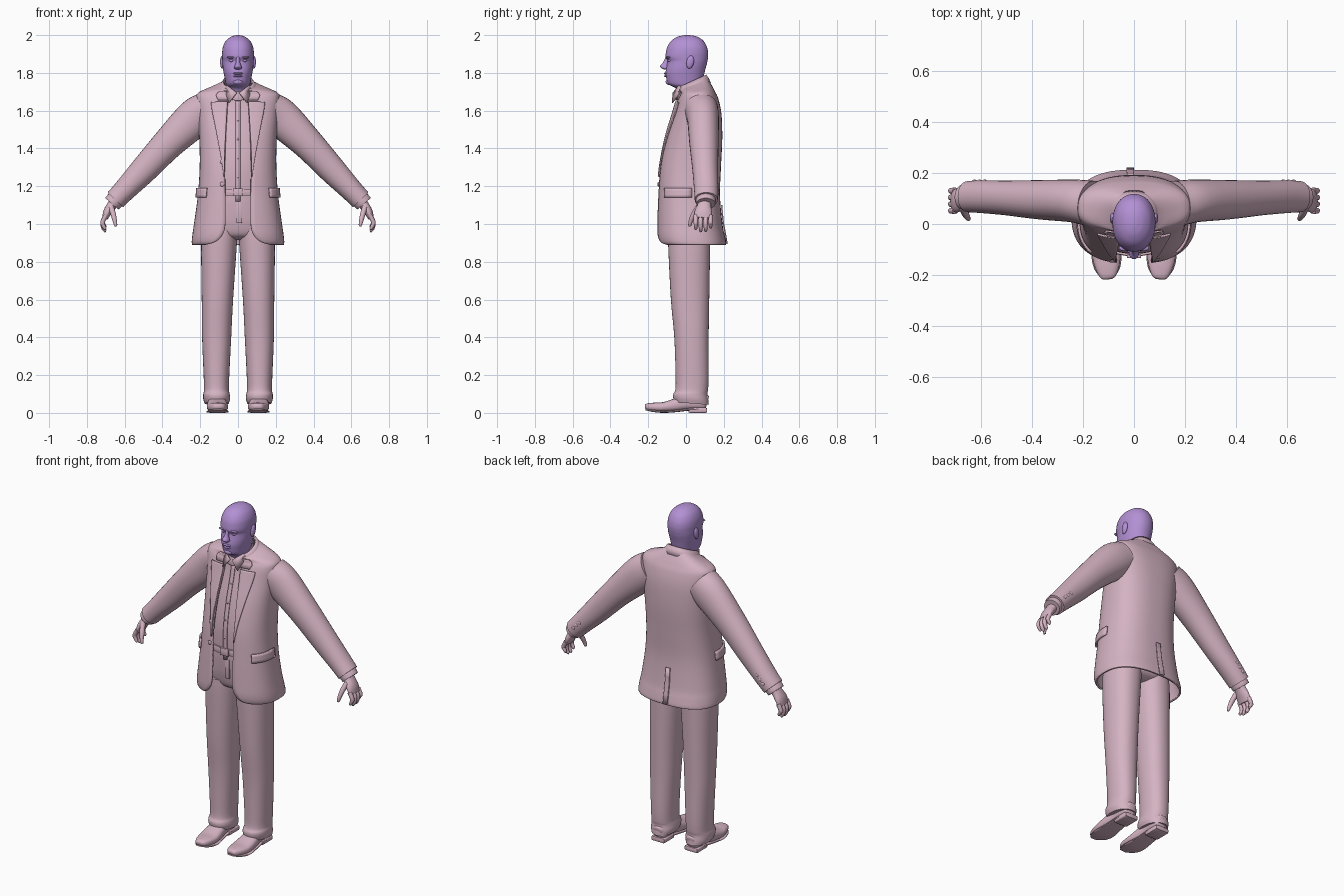
import bpy, bmesh, math
from mathutils import Vector, Matrix


def material(name, col):
    m = bpy.data.materials.new(name)
    m.diffuse_color = (*col, 1)
    return m


CLOTH = material("dusty pink", (0.66, 0.45, 0.54))
SKIN = material("lilac", (0.45, 0.28, 0.66))
E = 0.8          # squareness of jacket sections


def finish(name, bm, mat, mirror=False, thick=0, offset=-1, recalc=True):
    if recalc:
        bmesh.ops.recalc_face_normals(bm, faces=bm.faces)
    me = bpy.data.meshes.new(name)
    bm.to_mesh(me)
    bm.free()
    me.materials.append(mat)
    me.shade_smooth()
    me.set_sharp_from_angle(angle=math.radians(45))
    ob = bpy.data.objects.new(name, me)
    bpy.context.collection.objects.link(ob)
    if thick:
        s = ob.modifiers.new("thickness", 'SOLIDIFY')
        s.thickness, s.offset = thick, offset
    if mirror:
        ob.modifiers.new("mirror", 'MIRROR').use_mirror_merge = False
    return ob


def spline(rows, n=5):
    """Catmull-Rom through rows of numbers."""
    p = [Vector(r) for r in rows]
    p = [2 * p[0] - p[1]] + p + [2 * p[-1] - p[-2]]
    out = []
    for i in range(1, len(p) - 2):
        a, b, c, d = p[i - 1:i + 3]
        for k in range(n):
            t = k / n
            out.append(0.5 * (2 * b + (c - a) * t + (2 * a - 5 * b + 4 * c - d) * t * t
                              + (3 * b - a - 3 * c + d) * t ** 3))
    return out + [p[-2]]


def skin(rings, closed=True, caps=True):
    bm = bmesh.new()
    vs = [[bm.verts.new(p) for p in r] for r in rings]
    n = len(rings[0])
    for lo, hi in zip(vs, vs[1:]):
        for j in range(n if closed else n - 1):
            k = (j + 1) % n
            bm.faces.new((lo[j], lo[k], hi[k], hi[j]))
    if caps:
        bm.faces.new(vs[0][::-1])
        bm.faces.new(vs[-1])
    return bm


def pw(v, e):
    return math.copysign(abs(v) ** e, v)


def section(r, a, e, lift=0):
    """Point at angle a (0 = front) of a level section: z, cx, w, y front, y back, slope."""
    z, cx, w, yf, yb, s = r[:6]
    c, d = (yf + yb) / 2, (yb - yf) / 2 + lift
    y = -d * pw(math.cos(a), e)
    return Vector((cx + (w + lift) * pw(math.sin(a), e), c + y, z + s * y))


def stack(name, rows, mat=CLOTH, e=0.9, n=40, mirror=False, caps=True, thick=0):
    rows = [tuple(r) + (0,) * (6 - len(r)) for r in rows]
    rings = [[section(r, 2 * math.pi * j / n, e) for j in range(n)] for r in spline(rows)]
    return finish(name, skin(rings, caps=caps), mat, mirror, thick)


def sweep(name, rows, mat=CLOTH, e=1, n=20, mirror=True, ref=(0, 1, 0)):
    """Tube along x, y, z with a radius across and a radius along ref."""
    rows, ref, rings = spline(rows), Vector(ref), []
    pos = [Vector(r[:3]) for r in rows]
    for i, r in enumerate(rows):
        t = (pos[min(i + 1, len(pos) - 1)] - pos[max(i - 1, 0)]).normalized()
        u = t.cross(ref).normalized()
        v = u.cross(t)
        rings.append([pos[i] + u * r[3] * pw(math.cos(a), e) + v * r[4] * pw(math.sin(a), e)
                      for a in (2 * math.pi * j / n for j in range(n))])
    return finish(name, skin(rings), mat, mirror)


def ball(name, loc, size, mat=CLOTH, mirror=False, tilt=0):
    bm = bmesh.new()
    m = Matrix.Translation(loc) @ Matrix.Rotation(tilt, 4, 'X') @ Matrix.Diagonal((*size, 1))
    bmesh.ops.create_uvsphere(bm, u_segments=16, v_segments=10, radius=1, matrix=m)
    return finish(name, bm, mat, mirror)


def box(name, loc, size, mat=CLOTH, mirror=False):
    bm = bmesh.new()
    bmesh.ops.create_cube(bm, size=1, matrix=Matrix.Translation(loc) @ Matrix.Diagonal((*size, 1)))
    bmesh.ops.bevel(bm, geom=bm.edges[:], offset=min(size) * 0.25, segments=2, profile=0.5, affect='EDGES')
    return finish(name, bm, mat, mirror)


# Jacket: open-fronted shell; rows are z, cx, w, y front, y back, slope, half gap
JACKET = spline([(0.89, 0, .243, -.135, .212, 0, .17), (0.905, 0, .245, -.148, .212, 0, .12),
                 (0.94, 0, .242, -.155, .205, 0, .085), (1.0, 0, .233, -.155, .193, 0, .068),
                 (1.15, 0, .213, -.15, .18, 0, .068), (1.3, 0, .203, -.14, .185, 0, .07),
                 (1.45, 0, .205, -.11, .192, 0, .066), (1.58, 0, .215, -.07, .188, 0, .058),
                 (1.66, 0, .222, -.045, .172, 0, .053), (1.695, 0, .21, -.03, .155, .05, .05),
                 (1.72, 0, .15, -.035, .135, .2, .05), (1.737, 0, .092, -.045, .115, .4, .05),
                 (1.75, 0, .078, -.048, .102, .45, .05)])


def angle(r, x):
    return math.asin(min(1, abs(x) / r[2]) ** (1 / E))


def jrow(z):
    for a, b in zip(JACKET, JACKET[1:]):
        if z <= b[0]:
            return a.lerp(b, (z - a[0]) / (b[0] - a[0]))
    return JACKET[-1]


rings = []
for r in JACKET:
    a0 = angle(r, r[6])
    rings.append([section(r, a0 + (2 * math.pi - 2 * a0) * j / 56, E) for j in range(57)])
finish("jacket", skin(rings, closed=False, caps=False), CLOTH, thick=.01, recalc=False)


def patch(name, rows, lift=.002, thick=.007, mirror=True):
    """Plate lying on the jacket; rows are z, first angle, last angle."""
    rings = [[section(jrow(z), a + (b - a) * k / 8, E, lift) for k in range(9)] for z, a, b in rows]
    return finish(name, skin(rings, closed=False, caps=False), CLOTH, mirror, thick, 1, recalc=False)


# Lapels, pocket flaps, back vent, jacket collar and buttons
lapel = spline([(1.25, .069, .074), (1.35, .07, .088), (1.5, .063, .115), (1.6, .057, .135), (1.645, .054, .14)])
patch("lapel", [(z, angle(jrow(z), a), angle(jrow(z), b)) for z, a, b in lapel])
upper = [(1.655, .053, .105), (1.68, .05, .115), (1.70, .05, .105), (1.72, .05, .09)]
patch("upper_lapel", [(z, angle(jrow(z), a), angle(jrow(z), b)) for z, a, b in upper])
patch("pocket_flap", [(z, math.radians(46), math.radians(93)) for z in (1.14, 1.155, 1.175, 1.19)], thick=.01)
patch("back_vent", [(z, math.pi, math.pi + .07) for z in (.893, .95, 1.0, 1.05, 1.1)], mirror=False)
rings = [[section(r, .7 + (2 * math.pi - 1.4) * j / 40, .9) for j in range(41)]
         for r in ((1.715, 0, .105, -.05, .132, .35), (1.735, 0, .094, -.052, .121, .42),
                   (1.755, 0, .08, -.052, .107, .45))]
finish("jacket_collar", skin(rings, closed=False, caps=False), CLOTH, thick=.007, recalc=False)
for z in (1.21, 1.33):
    ball("jacket_button", section(jrow(z), -angle(jrow(z), .082), E, .006), (.012, .005, .012))

# Sleeves, shirt cuffs and cuff buttons
sweep("sleeve", [(.165, .08, 1.605, .098, .09), (.235, .09, 1.555, .102, .084), (.37, .095, 1.425, .084, .077),
                 (.5, .102, 1.285, .072, .068), (.6, .107, 1.18, .06, .064), (.65, .107, 1.128, .056, .061)],
      n=32, e=.95)
sweep("shirt_cuff", [(.63, .105, 1.148, .048, .052), (.66, .105, 1.116, .048, .052), (.668, .105, 1.107, .046, .05)],
      n=24)
for k in range(3):
    ball("cuff_button", (.585 + .02 * k, .168, 1.2 - .02 * k), (.01, .006, .01), mirror=True)

# Hands
sweep("palm", [(.645, .1, 1.13, .03, .036), (.667, .097, 1.10, .026, .036), (.69, .092, 1.065, .023, .046),
               (.705, .09, 1.03, .015, .045)])
for k, tip in enumerate((.972, .96, .962, .98)):
    y = .052 + .026 * k
    sweep("finger", [(.70, y, 1.045, .012, .013), (.716, y, 1.012, .012, .012),
                     (.714, y, tip + .022, .011, .011), (.703, y, tip + .003, .008, .008),
                     (.699, y, tip, .002, .002)], n=10)
sweep("thumb", [(.672, .065, 1.09, .015, .015), (.66, .04, 1.05, .014, .014), (.652, .025, 1.015, .011, .011),
                (.647, .02, .992, .008, .008), (.646, .02, .988, .002, .002)], n=12)

# Shirt, placket, shirt collar and belt
SHIRT = [(1.12, 0, .165, -.115, .14), (1.3, 0, .165, -.115, .15), (1.45, 0, .165, -.09, .15),
         (1.58, 0, .16, -.055, .15), (1.65, 0, .13, -.04, .13), (1.70, 0, .07, -.04, .1)]
stack("shirt", SHIRT)
bm = skin([[(x, r[3] - .004, r[0]) for x in (-.012, .012)] for r in spline(SHIRT[:5])], False, False)
finish("shirt_placket", bm, CLOTH, thick=.005, offset=0)
for z, y in ((1.25, -.122), (1.35, -.116), (1.45, -.099), (1.55, -.07)):
    ball("shirt_button", (0, y, z), (.006, .003, .006))
stack("shirt_collar", [(1.685, 0, .073, -.055, .098, .4), (1.71, 0, .07, -.055, .098, .45),
                       (1.738, 0, .067, -.05, .096, .5)], caps=False, thick=.006)
bm = bmesh.new()
bm.faces.new([bm.verts.new(p) for p in ((.006, -.068, 1.695), (.048, -.073, 1.64), (.07, -.02, 1.71),
                                        (.06, -.035, 1.735))])
finish("collar_point", bm, CLOTH, mirror=True, thick=.006, offset=0)
stack("belt", [(1.15, 0, .172, -.124, .145), (1.168, 0, .174, -.126, .147), (1.186, 0, .172, -.124, .145)])
box("belt_buckle", (0, -.127, 1.168), (.055, .014, .042))

# Trousers
stack("trouser_seat", [(.915, 0, .10, -.03, .08), (.94, 0, .17, -.08, .125), (1.0, 0, .187, -.1, .14),
                       (1.08, 0, .178, -.11, .145), (1.16, 0, .168, -.115, .14)])
box("trouser_fly", (.006, -.108, 1.07), (.03, .012, .13))
stack("trouser_leg", [(.05, .113, .064, -.062, .12, -.08), (.075, .113, .071, -.068, .118, -.08),
                      (.1, .114, .07, -.067, .113), (.125, .114, .066, -.056, .117), (.2, .114, .068, -.055, .12),
                      (.4, .113, .077, -.062, .12), (.6, .109, .083, -.08, .123), (.88, .101, .094, -.094, .128),
                      (.97, .095, .092, -.095, .13)], e=.9, mirror=True)

# Shoes: rows are x, y, z, half width, half height
sweep("shoe", [(.102, -.216, .031, .018, .008), (.103, -.205, .032, .032, .018), (.105, -.17, .031, .047, .023),
               (.108, -.12, .031, .056, .026), (.11, -.06, .041, .053, .034), (.11, 0, .056, .045, .042),
               (.109, .06, .06, .045, .045), (.109, .1, .058, .038, .042), (.109, .113, .055, .022, .03)],
      e=.75, n=24, ref=(0, 0, 1))
sweep("shoe_sole", [(.103, -.213, .018, .024, .004), (.105, -.175, .011, .05, .006), (.108, -.12, .006, .059, .006),
                    (.11, -.05, .01, .052, .006), (.11, .02, .018, .046, .006), (.109, .1, .02, .04, .006)],
      e=.6, ref=(0, 0, 1))
box("shoe_heel", (.109, .062, .014), (.086, .1, .028), mirror=True)

# Head and neck
stack("head", [(1.66, 0, .06, -.035, .085), (1.70, 0, .058, -.045, .088), (1.722, 0, .06, -.06, .088),
               (1.736, 0, .063, -.088, .088), (1.75, 0, .066, -.1, .09), (1.775, 0, .071, -.105, .093),
               (1.80, 0, .076, -.108, .098), (1.825, 0, .08, -.105, .104), (1.85, 0, .082, -.1, .111),
               (1.865, 0, .083, -.099, .114), (1.885, 0, .084, -.108, .117), (1.91, 0, .084, -.106, .117),
               (1.94, 0, .079, -.098, .11), (1.97, 0, .064, -.078, .092), (1.99, 0, .04, -.047, .063),
               (1.998, 0, .018, -.018, .034), (2.0, 0, .004, 0, .012)], SKIN, e=.93, n=48)
stack("nose", [(1.818, 0, .012, -.118, -.09), (1.825, 0, .02, -.13, -.09), (1.836, 0, .018, -.138, -.09),
               (1.855, 0, .011, -.122, -.09), (1.885, 0, .009, -.108, -.09)], SKIN, e=1, n=16)
ball("brow", (.034, -.094, 1.882), (.026, .012, .006), SKIN, True)
ball("eye", (.033, -.085, 1.865), (.014, .012, .008), SKIN, True)
ball("upper_lip", (0, -.105, 1.797), (.026, .012, .006), SKIN)
ball("lower_lip", (0, -.104, 1.783), (.023, .012, .006), SKIN)
ball("chin", (0, -.088, 1.752), (.028, .02, .016), SKIN)
ball("ear", (.084, .022, 1.857), (.011, .02, .035), SKIN, True, -.2)
